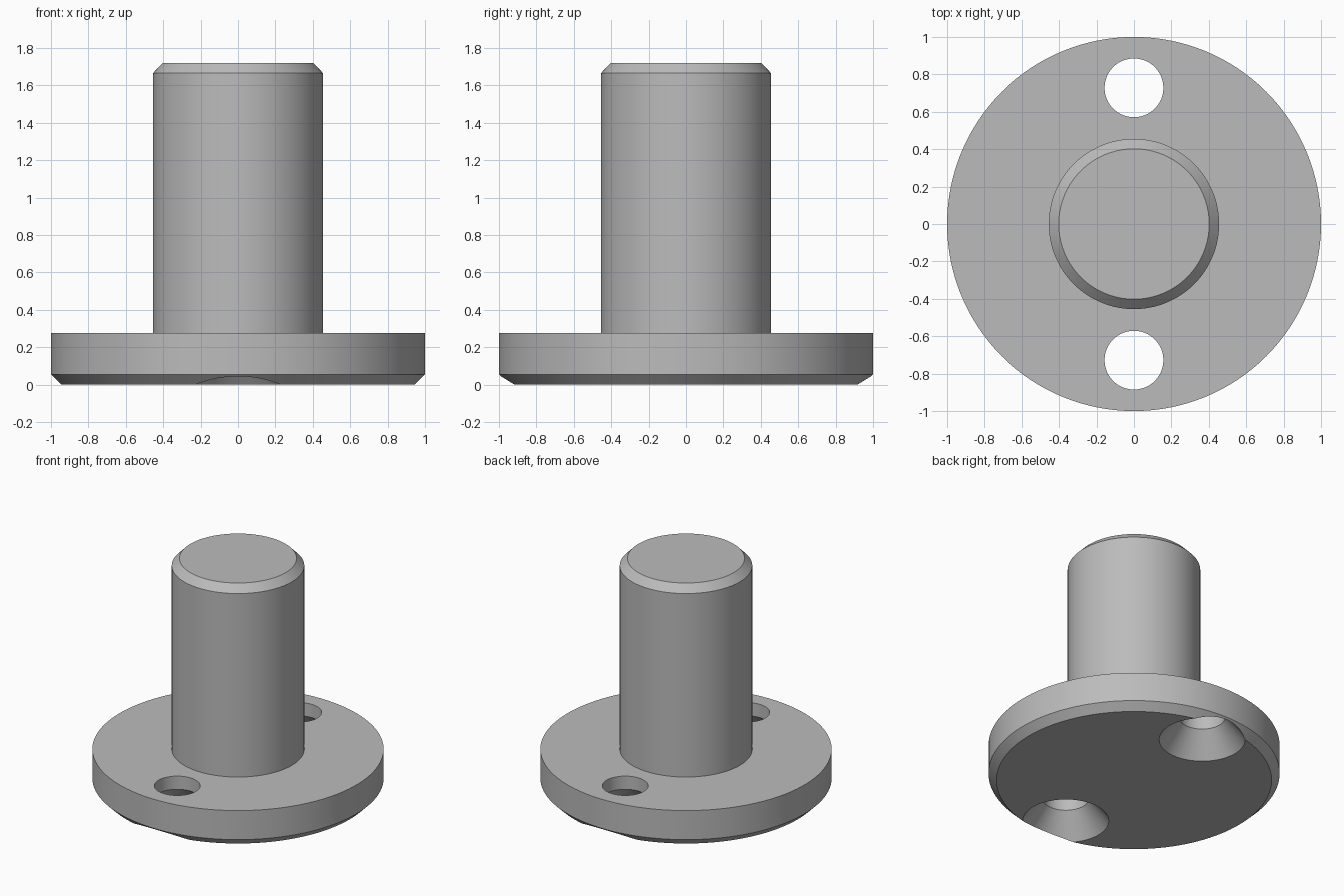
import bpy
import bmesh
import math

cube = bpy.data.objects.get("Cube")
if cube:
    bpy.data.objects.remove(cube, do_unlink=True)

SEGMENTS = 128

steel = bpy.data.materials.new("grey_metal")
steel.use_nodes = True
COLOUR = (0.5, 0.5, 0.5, 1)
steel.diffuse_color = COLOUR
steel.node_tree.nodes["Principled BSDF"].inputs["Base Color"].default_value = COLOUR


def turned(name, profile, y=0):
    """Closed solid turned about z from (radius, height) points, bottom to top."""
    bm = bmesh.new()
    rings = []
    for radius, z in profile:
        angles = [math.tau * i / SEGMENTS for i in range(SEGMENTS)]
        rings.append([bm.verts.new((radius * math.cos(a), radius * math.sin(a), z))
                      for a in angles])
    for low, high in zip(rings, rings[1:]):
        for i in range(SEGMENTS):
            j = (i + 1) % SEGMENTS
            bm.faces.new((low[i], low[j], high[j], high[i]))
    bm.faces.new(rings[0][::-1])
    bm.faces.new(rings[-1])
    mesh = bpy.data.meshes.new(name)
    bm.to_mesh(mesh)
    bm.free()
    mesh.materials.append(steel)
    obj = bpy.data.objects.new(name, mesh)
    obj.location.y = y
    bpy.context.collection.objects.link(obj)
    return obj


# Flange with a chamfered lower rim, and the pin with a chamfered tip
body = turned("flanged_pin", [(0.945, 0), (1, 0.055), (1, 0.275), (0.455, 0.275),
                              (0.455, 1.665), (0.402, 1.72)])

# Two through holes, countersunk from below
SINK, HOLE, DEPTH = 0.295, 0.157, 0.175
flare = (SINK - HOLE) / DEPTH
for side, y in (("front", -0.728), ("back", 0.728)):
    cutter = turned(side + "_hole_cutter",
                    [(SINK + 0.1 * flare, -0.1), (HOLE, DEPTH), (HOLE, 0.4)], y)
    cutter.hide_render = True
    cutter.hide_viewport = True
    cut = body.modifiers.new(side + "_hole", "BOOLEAN")
    cut.operation = "DIFFERENCE"
    cut.solver = "EXACT"
    cut.object = cutter

# Bake the holes, drop the cutters and smooth the round walls
bpy.context.view_layer.update()
bpy.ops.object.select_all(action="DESELECT")
body.select_set(True)
bpy.context.view_layer.objects.active = body
for cut in list(body.modifiers):
    cutter = cut.object
    bpy.ops.object.modifier_apply(modifier=cut.name)
    bpy.data.objects.remove(cutter, do_unlink=True)
bpy.ops.object.shade_smooth_by_angle(angle=math.radians(25))
